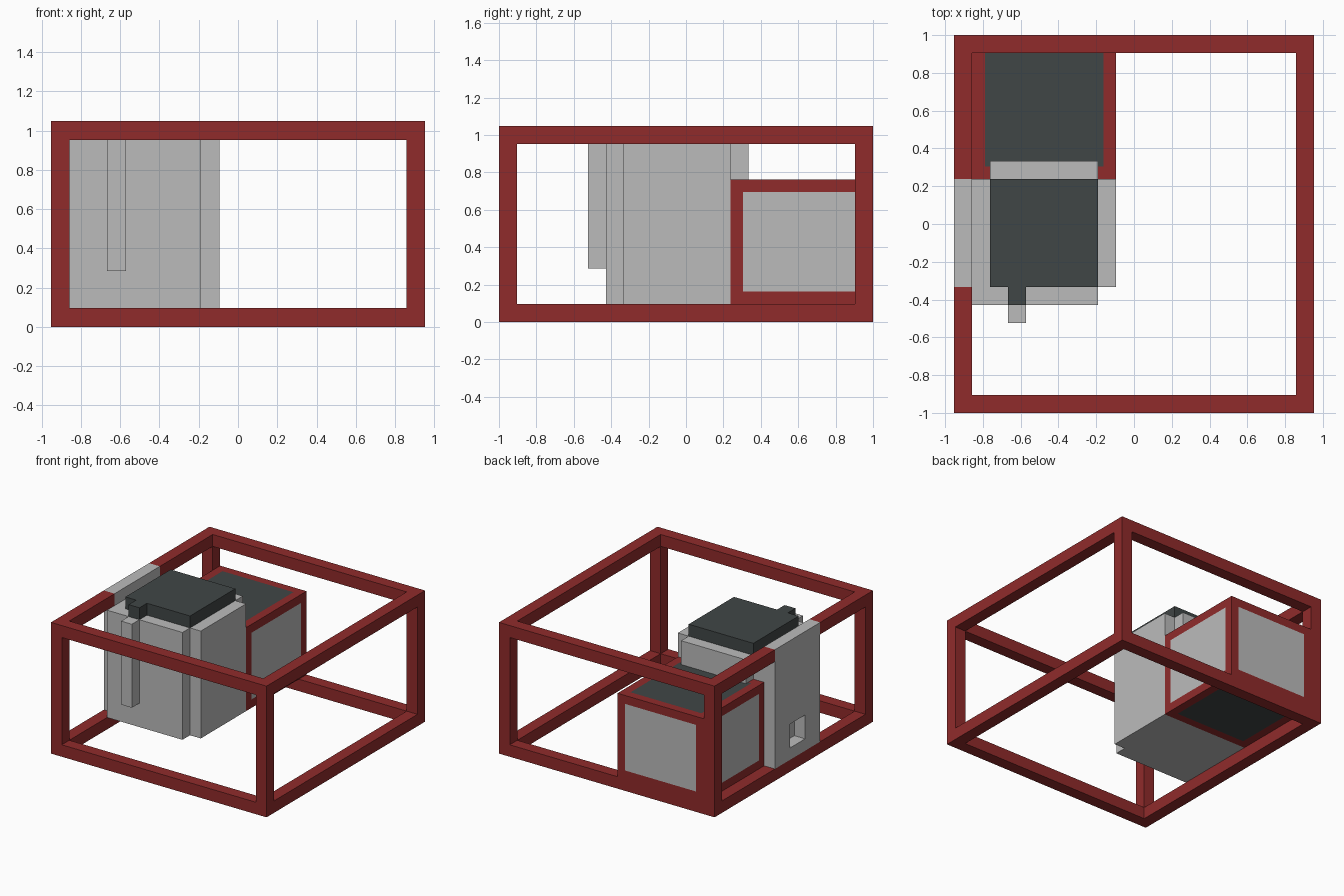
import bpy
import bmesh
from mathutils import Vector

if "Cube" in bpy.data.objects:
    bpy.data.objects.remove(bpy.data.objects["Cube"], do_unlink=True)

# The whole model sits on a block grid
U = 2 / 21
W, D, H = 20, 21, 11
ORIGIN = Vector((-W / 2, -D / 2, 0))


def material(name, rgb):
    m = bpy.data.materials.new(name)
    m.use_nodes = True
    m.diffuse_color = (*rgb, 1)
    m.node_tree.nodes["Principled BSDF"].inputs["Base Color"].default_value = (*rgb, 1)
    return m


RED = material("frame red", (0.28, 0.024, 0.024))
GREY = material("light grey", (0.5, 0.5, 0.5))
DARK = material("charcoal", (0.051, 0.061, 0.061))


def add_box(bm, lo, hi):
    """Axis-aligned box between two grid corners."""
    lo, hi = Vector(lo), Vector(hi)
    verts = bmesh.ops.create_cube(bm, size=1)["verts"]
    for v in verts:
        v.co = ((lo + hi) / 2 + v.co * (hi - lo) + ORIGIN) * U


def make(name, boxes, *mats, paint=None):
    bm = bmesh.new()
    for lo, hi in boxes:
        add_box(bm, lo, hi)
    if paint:
        paint(bm)
    mesh = bpy.data.meshes.new(name)
    bm.to_mesh(mesh)
    bm.free()
    for m in mats:
        mesh.materials.append(m)
    ob = bpy.data.objects.new(name, mesh)
    bpy.context.collection.objects.link(ob)
    return ob


# Open frame: corner posts and the rails between them
make("corner_posts", [((x, y, 0), (x + 1, y + 1, H))
                      for x in (0, W - 1) for y in (0, D - 1)], RED)
make("cross_rails", [((1, y, z), (W - 1, y + 1, z + 1))
                     for y in (0, D - 1) for z in (0, H - 1)], RED)
make("side_rails", [((0, 1, 0), (1, D - 1, 1)),
                    ((W - 1, 1, 0), (W, D - 1, 1)),
                    ((W - 1, 1, H - 1), (W, D - 1, H)),
                    ((0, 1, H - 1), (1, 7, H)),
                    ((0, 13, H - 1), (1, D - 1, H))], RED)


# Rear tank: red edges with inset side windows, dark top and bottom
def inset_windows(bm):
    windows = bm.faces[:]
    bmesh.ops.inset_individual(bm, faces=windows, thickness=U)
    for f in windows:
        f.normal_update()
        f.material_index = 2 if abs(f.normal.z) > 0.5 else 1


make("rear_tank", [((1, 13, 1), (9, 21, 8))], RED, GREY, DARK, paint=inset_windows)

# Main body with stepped front, rear lip and front pipe
make("main_body", [((1, 7, 1), (9, 13, 10))], GREY)
make("front_step", [((1, 6, 1), (8, 7, 10))], GREY)
make("rear_lip", [((2, 13, 8), (8, 14, 10))], GREY)
make("front_pipe", [((3, 5, 3), (4, 6, 10))], GREY)

# Side panel reaching the top of the frame, with a square port
panel = make("side_panel", [((0, 7, 1), (1, 13, H))], GREY)
cutter = make("port_cutter", [((-1, 9, 2), (2, 11, 4))], GREY)
cutter.hide_render = True
mod = panel.modifiers.new("port", "BOOLEAN")
mod.object = cutter
mod.operation = "DIFFERENCE"
mod.solver = "EXACT"
bpy.context.view_layer.objects.active = panel
bpy.ops.object.modifier_apply(modifier=mod.name)
bpy.data.objects.remove(cutter, do_unlink=True)

# Dark lid with its front spout
make("lid", [((2, 7, 10), (8, 13, H))], DARK)
make("lid_spout", [((3, 6, 10), (4, 7, H))], DARK)
